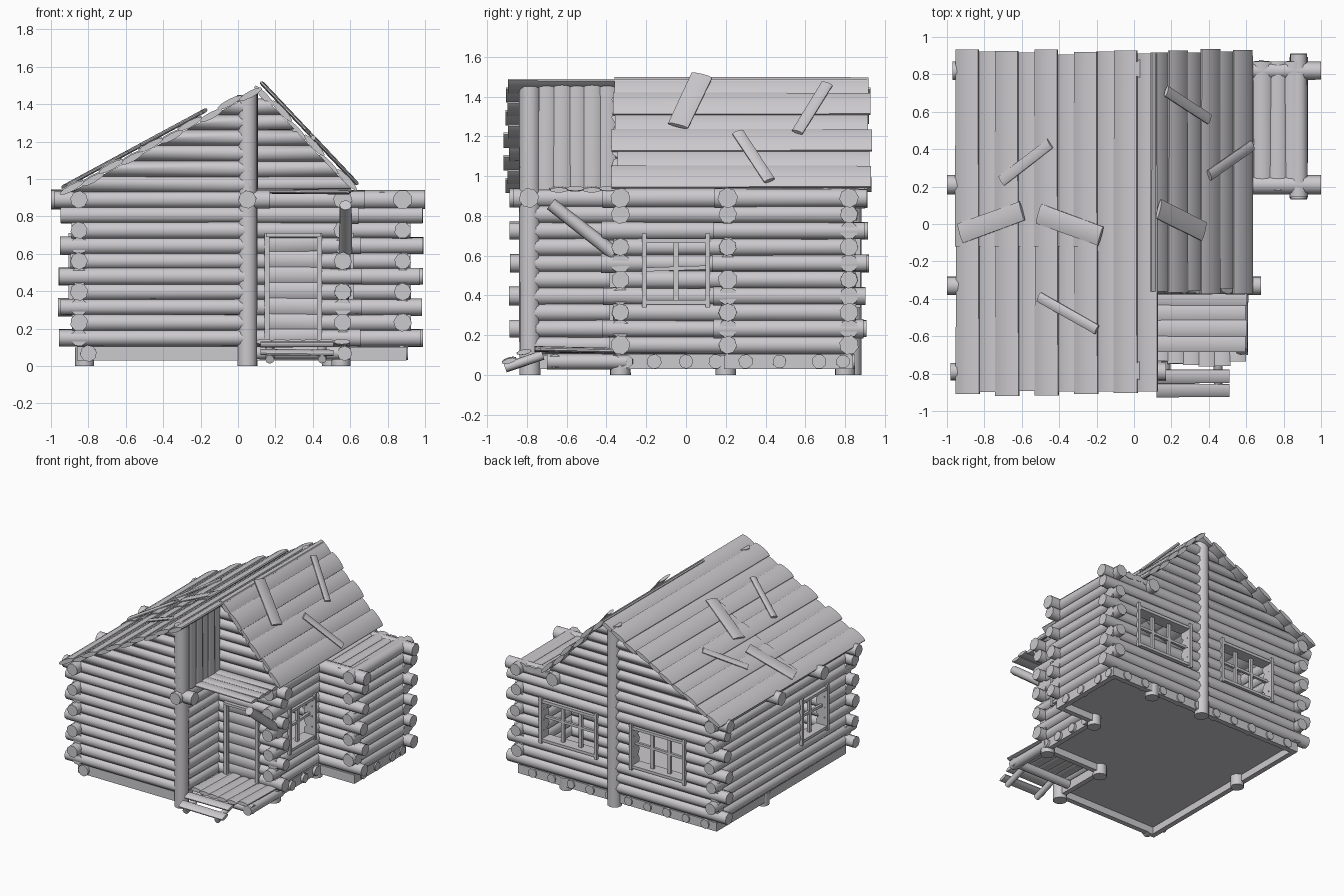
import bpy, bmesh, math, random
from mathutils import Vector, Matrix

if "Cube" in bpy.data.objects:
    bpy.data.objects.remove(bpy.data.objects["Cube"])

random.seed(4)
wood = bpy.data.materials.new("pale grey wood")
wood.diffuse_color = (0.6, 0.585, 0.61, 1)
wood.use_nodes = True
wood.node_tree.nodes["Principled BSDF"].inputs["Base Color"].default_value = wood.diffuse_color


def log(bm, p, q, r, sides=8, wobble=0.06):
    """Slightly irregular round log from p to q."""
    p, q = Vector(p), Vector(q)
    d = q - p
    m = Matrix.Translation((p + q) / 2) @ d.to_track_quat('Z', 'Y').to_matrix().to_4x4()
    m = m @ Matrix.Rotation(random.random() * 6, 4, 'Z')
    bmesh.ops.create_cone(bm, cap_ends=True, segments=sides, depth=d.length, matrix=m,
                          radius1=r * random.uniform(1 - wobble, 1 + wobble),
                          radius2=r * random.uniform(1 - wobble, 1 + wobble))


def board(bm, p, q, width, thick, normal, rounded=False):
    """Board from p to q whose broad face looks along normal; rounded = split-log section."""
    p, q, n = Vector(p), Vector(q), Vector(normal).normalized()
    d = (q - p).normalized()
    side = n.cross(d).normalized()
    n = d.cross(side)
    m = Matrix.Translation((p + q) / 2)
    if rounded:
        m = m @ Matrix((side, -n, d)).transposed().to_4x4()
        m = m @ Matrix.Diagonal((width / 2, thick / 2, 1, 1))
        bmesh.ops.create_cone(bm, cap_ends=True, segments=10, depth=(q - p).length, matrix=m,
                              radius1=1.04, radius2=1)
    else:
        m = m @ Matrix((d, side, n)).transposed().to_4x4()
        bmesh.ops.create_cube(bm, size=1, matrix=m @ Matrix.Diagonal(((q - p).length, width, thick, 1)))


def box(bm, x0, x1, y0, y1, z0, z1):
    m = Matrix.Translation(((x0 + x1) / 2, (y0 + y1) / 2, (z0 + z1) / 2))
    bmesh.ops.create_cube(bm, size=1, matrix=m @ Matrix.Diagonal((x1 - x0, y1 - y0, z1 - z0, 1)))


def finish(name, bm):
    bmesh.ops.recalc_face_normals(bm, faces=bm.faces)
    me = bpy.data.meshes.new(name)
    bm.to_mesh(me)
    bm.free()
    ob = bpy.data.objects.new(name, me)
    bpy.context.collection.objects.link(ob)
    me.materials.append(wood)
    bpy.context.view_layer.objects.active = ob
    ob.select_set(True)
    bpy.ops.object.shade_smooth_by_angle(angle=math.radians(50))
    ob.select_set(False)


def pt(axis, along, fixed, z):
    return (along, fixed, z) if axis == 'x' else (fixed, along, z)


ROWS = [0.15 + 0.0822 * i for i in range(10)]


def wall(name, axis, fixed, a, b, over=(0.09, 0.09), gap=None, top=None):
    """Stacked logs; alternate rows run past the corners. gap = (start, end, z0, z1)."""
    bm = bmesh.new()
    for i, z in enumerate(ROWS):
        long = i == 9 or (i % 2 == 0) == (axis == 'x')
        k = 1 if long else 0.35
        s = a - over[0] * k + random.uniform(-.012, .012) * (over[0] > 0)
        e = b + over[1] * k + random.uniform(-.012, .012) * (over[1] > 0)
        if i == 9 and top:
            s, e = top
        spans = [(s, e)]
        if gap and gap[2] < z < gap[3]:
            spans = [(s, gap[0]), (gap[1], e)]
        for u, v in spans:
            log(bm, pt(axis, u, fixed, z), pt(axis, v, fixed, z), 0.05 if i == 9 else 0.047)
    finish(name, bm)


# Log walls
WZ = (0.36, 0.69)
BACK = [(-0.58, -0.13), (0.2, 0.67)]
wall("front_wall", 'x', -0.79, -0.85, 0.05, (0.1, 0), top=(-0.98, 0.17))
wall("left_wall", 'y', -0.85, -0.79, 0.82, gap=(-0.5, -0.2, *WZ))
wall("back_wall_left", 'x', 0.82, -0.85, 0.05, (0.1, 0), gap=(*BACK[0], *WZ), top=(-0.97, 0.05))
wall("back_wall_right", 'x', 0.82, 0.05, 0.88, (0, 0.1), gap=(*BACK[1], *WZ), top=(0.05, 1))
wall("right_wall", 'y', 0.56, -0.33, 0.21, (0.09, 0), gap=(-0.2, 0.1, *WZ), top=(-0.42, 0.9))
wall("door_wall", 'x', -0.33, 0.05, 0.56, (0, 0.09), gap=(0.155, 0.435, 0.1, 0.7), top=(-1, 0.68))
wall("porch_side_wall", 'y', 0.05, -0.79, -0.33, (0, 0), top=(-0.87, -0.28))
wall("annex_front_wall", 'x', 0.21, 0.56, 0.88, (0, 0.1), top=(-1, 1))
wall("annex_right_wall", 'y', 0.88, 0.21, 0.82, (0.07, 0.08))

# Ridge posts
bm = bmesh.new()
for y in (-0.785, 0.83):
    log(bm, (0.05, y, 0), (0.05, y, 1.45), 0.055, 10, 0.02)
finish("ridge_posts", bm)

# Roof outline: eave and ridge (x, z) of each slope, with its upward normal
LEFT = (Vector((-0.945, 0, 0.93)), Vector((0.11, 0, 1.5)), Vector((-0.57, 0, 1.055)).normalized())
RIGHT = (Vector((0.63, 0, 0.955)), Vector((0.11, 0, 1.505)), Vector((0.55, 0, 0.52)).normalized())

# Gable logs, trimmed to the slope of the roof
bm = bmesh.new()
for i in range(6):
    z = 0.97 + 0.083 * i
    log(bm, (-1, -0.79, z), (0.07, -0.79, z), 0.046)
    log(bm, (-1, 0.82, z), (0.75, 0.82, z), 0.046)
    log(bm, (0.05, -0.33, z), (0.75, -0.33, z), 0.046)
for e, r, n in (LEFT, RIGHT):
    cut = bmesh.ops.bisect_plane(bm, geom=bm.verts[:] + bm.edges[:] + bm.faces[:],
                                 plane_co=e - n * 0.025, plane_no=n, clear_outer=True)
    bmesh.ops.holes_fill(bm, edges=[g for g in cut['geom_cut'] if isinstance(g, bmesh.types.BMEdge)])
finish("gable_logs", bm)

# Vertical boards closing the roof above the porch
bm = bmesh.new()
for i in range(5):
    y = -0.70 + 0.076 * i
    x = 0.085 + 0.006 * (i % 2)
    board(bm, (x, y, 0.93), (x, y, 1.46), 0.085, 0.03, (1, 0, 0), True)
finish("porch_upper_boards", bm)


# Roof slopes, split logs laid along y
def slope(name, side, count, y0, y1, split):
    bm = bmesh.new()
    e, r, n = side
    d = r - e
    Y = Vector((0, 1, 0))
    for i in range(count):
        c = e + d * ((i + 0.5) / count) + n * (-0.014 + 0.007 * (1 if i % 2 == 0 else -1))
        w = d.length / count * (1.2 if i % 2 == 0 else 1.12)
        s = y0 + random.uniform(0, 0.025) + 0.01 * (i % 2)
        t = y1 - random.uniform(0, 0.02) - 0.015 * (i % 2)
        if i < split:
            board(bm, c + Y * s, c + Y * -0.10, w, 0.034, n, True)
            c = c + n * 0.006
            s = -0.12
        board(bm, c + Y * s, c + Y * t, w, 0.034, n, True)
    finish(name, bm)


slope("roof_left", LEFT, 10, -0.92, 0.94, 7)
slope("roof_right", RIGHT, 6, -0.375, 0.94, 0)

# Loose patch boards lying on the roof: x0, y0, x1, y1, width
patches = [(-.70, .23, -.44, .43, .06), (-.92, -.05, -.59, .07, .11), (-.5, .055, -.17, -.065, .11),
           (-.5, -.39, -.19, -.565, .055), (.16, .71, .39, .56, .06), (.39, .26, .62, .42, .06),
           (.12, .08, .36, -.04, .11)]
bm = bmesh.new()
for x0, y0, x1, y1, w in patches:
    e, r, n = LEFT if x0 < 0 else RIGHT

    def on_roof(x, y):
        return e + (r - e) * ((x - e.x) / (r.x - e.x)) + Vector((0, y, 0)) + n * 0.018
    board(bm, on_roof(x0, y0), on_roof(x1, y1), w, 0.022, n, True)
finish("roof_patches", bm)

# Annex flat roof and porch flat roof
bm = bmesh.new()
for i in range(4):
    x = 0.60 + 0.085 * i
    board(bm, (x, 0.18 + .02 * (i % 2), 0.905), (x, 0.87, 0.905 + .008 * (i % 2)), 0.1, 0.05, (0, 0, 1), True)
finish("annex_roof", bm)
bm = bmesh.new()
for i in range(4):
    y = -0.64 + 0.083 * i
    board(bm, (0.1, y, 0.935), (0.595 + .01 * (i % 2), y, 0.93 + .008 * (i % 2)), 0.092, 0.026, (0, 0, 1), True)
finish("porch_roof", bm)
bm = bmesh.new()
log(bm, (0.575, -0.68, 0.86), (0.575, -0.36, 0.61), 0.033)
finish("porch_brace", bm)


# Windows: upright sticks, mullions, cross bars and sill
def window(name, axis, fixed, out, a, b, mullions):
    bm = bmesh.new()
    f = fixed + 0.045 * out
    for u in (a - 0.01, b + 0.01):
        board(bm, pt(axis, u, f, 0.34), pt(axis, u, f, 0.71), 0.024, 0.024, pt(axis, 0, 1, 0))
    for k in range(mullions):
        u = a + (b - a) * (k + 1) / (mullions + 1)
        board(bm, pt(axis, u, fixed, 0.36), pt(axis, u, fixed, 0.69), 0.026, 0.022, pt(axis, 0, 1, 0))
    board(bm, pt(axis, a, fixed, 0.53), pt(axis, b, fixed, 0.54), 0.02, 0.02, (0, 0, 1))
    for z in (0.365, 0.675):
        board(bm, pt(axis, a, fixed, z), pt(axis, b, fixed, z), 0.1, 0.022, (0, 0, 1))
    finish(name, bm)


window("right_window", 'y', 0.56, 1, -0.2, 0.1, 1)
window("left_window", 'y', -0.85, -1, -0.5, -0.2, 1)
for side, (a, b) in zip(("left", "right"), BACK):
    window("back_window_" + side, 'x', 0.82, 1, a, b, 2)

# Door frame and door of rough cross boards
bm = bmesh.new()
for x in (0.155, 0.435):
    board(bm, (x, -0.37, 0.12), (x, -0.37, 0.71), 0.026, 0.03, (0, 1, 0))
board(bm, (0.15, -0.36, 0.7), (0.44, -0.36, 0.7), 0.08, 0.02, (0, 0, 1))
finish("door_frame", bm)
bm = bmesh.new()
for i in range(7):
    z = 0.155 + 0.083 * i
    board(bm, (0.15, -0.32, z), (0.44, -0.32, z + random.uniform(-.01, .01)), 0.095, 0.04, (0, -1, 0), True)
finish("door", bm)

# Raised floor with a skirt board round its edge, and protruding joist ends
bm = bmesh.new()
box(bm, -0.86, 0.06, -0.8, -0.33, 0.085, 0.105)
box(bm, -0.86, 0.58, -0.33, 0.83, 0.085, 0.105)
box(bm, 0.58, 0.9, 0.2, 0.83, 0.085, 0.105)
finish("floor", bm)
outline = [(-.84, -.78), (.05, -.78), (.05, -.33), (.56, -.33), (.56, .21), (.88, .21), (.88, .82), (-.84, .82)]
bm = bmesh.new()
for (x0, y0), (x1, y1) in zip(outline, outline[1:] + outline[:1]):
    box(bm, min(x0, x1) - .02, max(x0, x1) + .02, min(y0, y1) - .02, max(y0, y1) + .02, 0.03, 0.1)
finish("floor_skirt", bm)
bm = bmesh.new()
for y in (-0.3, -0.16, 0, 0.15, 0.3, 0.47, 0.67, 0.79):
    x = 0.91 if y > 0.2 else 0.6
    log(bm, (x - 0.06, y, 0.067), (x, y, 0.067), 0.036)
for i in range(10):
    x = -0.76 + 0.17 * i
    log(bm, (x, 0.79, 0.067), (x, 0.85, 0.067), 0.036)
log(bm, (-0.8, -0.82, 0.067), (-0.8, -0.76, 0.067), 0.045)
finish("joist_ends", bm)
bm = bmesh.new()
for x, y in ((-.82, .2), (.55, -.33), (.55, .2), (.5, .8), (.05, -.33)):
    log(bm, (x, y, 0), (x, y, 0.1), 0.052, 10, 0.03)
finish("stumps", bm)

# Porch floor and steps
bm = bmesh.new()
for i in range(6):
    x = 0.14 + 0.083 * i
    board(bm, (x, -0.77 + random.uniform(-.01, .05), 0.13), (x, -0.34, 0.115 + .006 * (i % 2)),
          0.09, 0.028, (0, 0, 1), True)
log(bm, (0.57, -0.7, 0.067), (0.57, -0.3, 0.067), 0.04)
log(bm, (0.08, -0.66, 0.07), (0.6, -0.66, 0.07), 0.036)
finish("porch_floor", bm)
bm = bmesh.new()
for x in (0.17, 0.45):
    log(bm, (x, -0.91, 0.035), (x, -0.72, 0.1), 0.024)
board(bm, (0.12, -0.89, 0.075), (0.51, -0.89, 0.07), 0.075, 0.026, (0, -0.3, 1), True)
board(bm, (0.12, -0.815, 0.115), (0.51, -0.815, 0.115), 0.075, 0.026, (0, -0.2, 1), True)
finish("steps", bm)
